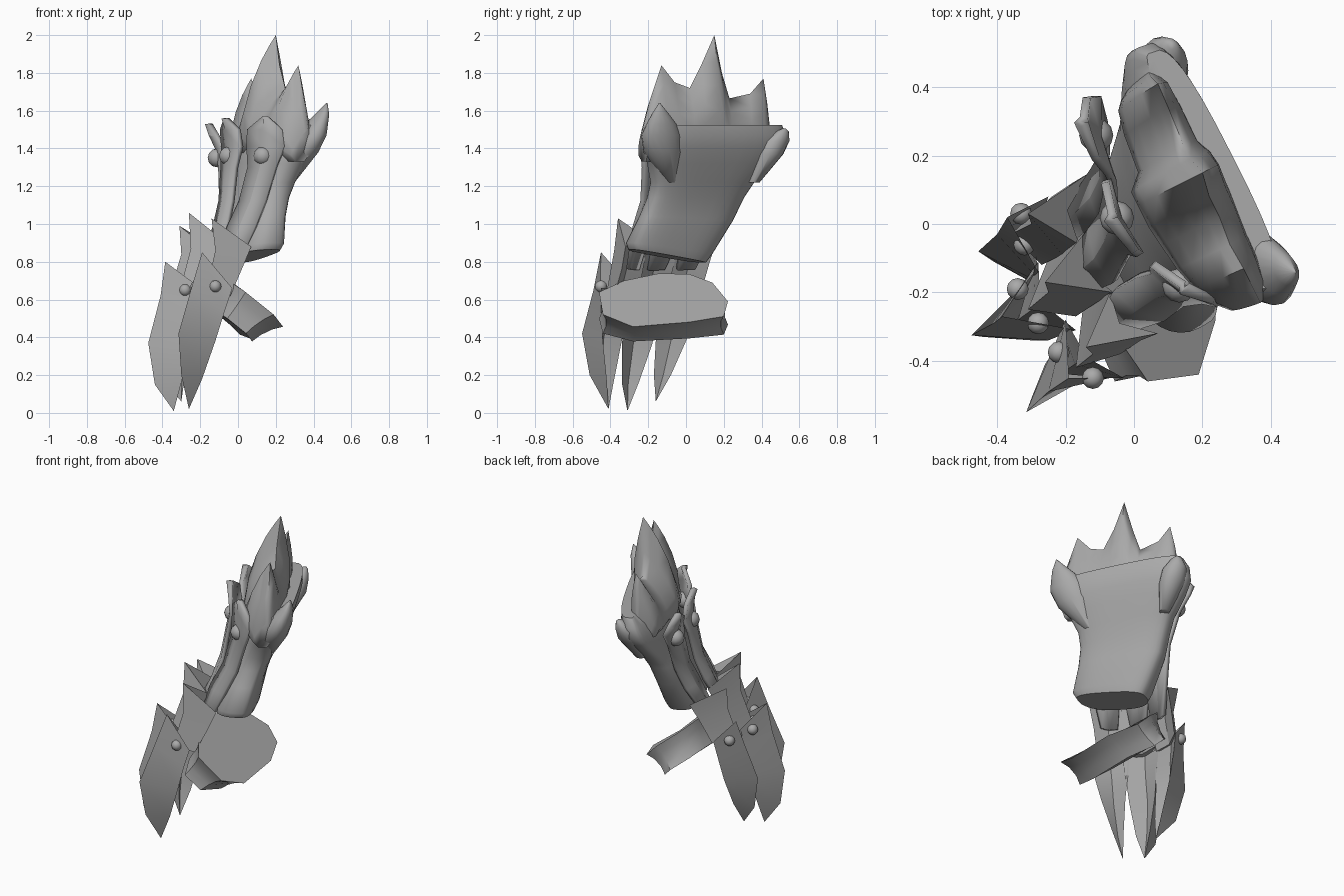
import bpy, bmesh, math
from mathutils import Vector as V

grey = bpy.data.materials.new("worn grey")
grey.diffuse_color = (0.4, 0.4, 0.4, 1)
U = V((-0.45, 0.89, 0))   # along the flat back of the cuff
N = V((0.89, 0.45, 0))    # out of the flat back


def make(name, rows, closed=False, caps=False, thick=0.0, angle=35):
    """Skin a grid of point rows."""
    bm = bmesh.new()
    g = [[bm.verts.new(p) for p in r] for r in rows]
    n = len(rows[0])
    for a, b in zip(g, g[1:]):
        for i in range(n if closed else n - 1):
            j = (i + 1) % n
            bm.faces.new((a[i], a[j], b[j], b[i]))
    if caps:
        bm.faces.new(g[0][::-1])
        bm.faces.new(g[-1])
    bmesh.ops.remove_doubles(bm, verts=bm.verts, dist=0.0005)
    bmesh.ops.recalc_face_normals(bm, faces=bm.faces)
    me = bpy.data.meshes.new(name)
    bm.to_mesh(me)
    bm.free()
    ob = bpy.data.objects.new(name, me)
    bpy.context.collection.objects.link(ob)
    me.materials.append(grey)
    if thick:
        m = ob.modifiers.new("thickness", 'SOLIDIFY')
        m.thickness = thick
        m.offset = 0
    bpy.ops.object.select_all(action='DESELECT')
    ob.select_set(True)
    bpy.context.view_layer.objects.active = ob
    bpy.ops.object.shade_smooth_by_angle(angle=math.radians(angle))
    return ob


def stud(name, pos, r):
    rows = []
    for i in range(7):
        t = math.pi * i / 6
        rows.append([V(pos) + r * V((math.sin(t) * math.cos(k * math.pi / 6),
                                     math.sin(t) * math.sin(k * math.pi / 6),
                                     math.cos(t))) for k in range(12)])
    make(name, rows, closed=True, angle=60)


def power(v, e):
    return math.copysign(abs(v) ** e, v)


# cuff body: D sections (centre x, y, z, half width, front depth, back depth)
sections = [(0.08, -0.10, 0.83, 0.215, 0.13, 0.09), (0.085, -0.09, 0.87, 0.24, 0.14, 0.10),
            (0.09, 0.0, 1.03, 0.265, 0.13, 0.09), (0.105, 0.05, 1.14, 0.275, 0.13, 0.09),
            (0.125, 0.085, 1.22, 0.295, 0.135, 0.095), (0.15, 0.125, 1.32, 0.36, 0.145, 0.10),
            (0.175, 0.145, 1.40, 0.405, 0.15, 0.105), (0.195, 0.15, 1.47, 0.41, 0.12, 0.105),
            (0.215, 0.155, 1.525, 0.385, 0.06, 0.085)]
rows = []
for x, y, z, a, bf, bb in sections:
    ring = []
    for k in range(32):
        t = math.tau * k / 32
        c, s = power(math.cos(t), 0.75), math.sin(t)
        taper = 1 - 0.5 * max(c, 0) * min(1, max(0, (z - 0.95) / 0.4))
        s = bb * power(s, 0.55) if s > 0 else bf * taper * power(s, 0.9)
        tilt = -0.035 * c * max(0, 1 - (z - 0.83) / 0.3)
        ring.append(V((x, y, z + tilt)) + U * a * c + N * s)
    rows.append(ring)
make("cuff_body", rows, closed=True, caps=True, angle=50)

# tall fur crest: three peaks, columns swept from front to back
peaks = [(0.37, -0.23, 1.50), (0.35, -0.19, 1.66), (0.32, -0.13, 1.84), (0.28, -0.06, 1.75),
         (0.25, 0.02, 1.72), (0.22, 0.08, 1.84), (0.20, 0.15, 2.0), (0.165, 0.19, 1.80),
         (0.145, 0.23, 1.665), (0.10, 0.34, 1.69), (0.07, 0.41, 1.77), (0.05, 0.43, 1.64),
         (0.04, 0.45, 1.46)]
rows = []
for i, (x, y, z) in enumerate(peaks):
    f = math.sin(math.pi * (i + 0.8) / (len(peaks) + 0.6)) ** 0.5
    if i > 7:
        f *= 0.8
    col = []
    for s in (0, 0.2, 0.4, 0.6, 0.8, 0.92, 1, 0.8, 0.6, 0.4, 0.2, 0):
        front = len(col) < 6
        foot = V((0.19 - (y - 0.12) * 0.46, y * 0.92, 1.33))
        bulge = (-0.195 * (1 - s ** 2.4) * min(1, 0.6 + 2 * s) if front
                 else 0.07 * math.sin(math.pi * s ** 0.8))
        col.append(foot.lerp(V((x, y, z)), s) + N * bulge * f)
    rows.append(col)
make("fur_crest", rows, closed=True, caps=True, angle=70)


# corner tufts: bent tapering horns
def tuft(name, path):
    rows = []
    for x, y, z, a, b in path:
        rows.append([V((x, y, z)) + U * a * math.cos(k * math.tau / 16)
                     + N * b * math.sin(k * math.tau / 16) for k in range(16)])
    make(name, rows, closed=True, caps=True, angle=60)


tuft("front_corner_tuft", [(0.27, -0.08, 1.22, 0.03, 0.03), (0.34, -0.12, 1.38, 0.11, 0.08),
                           (0.385, -0.13, 1.47, 0.115, 0.075), (0.415, -0.13, 1.53, 0.085, 0.055),
                           (0.445, -0.135, 1.58, 0.05, 0.035), (0.47, -0.14, 1.64, 0.004, 0.004)])
tuft("back_corner_tuft", [(0.07, 0.36, 1.22, 0.03, 0.03), (0.08, 0.44, 1.37, 0.075, 0.08),
                          (0.09, 0.475, 1.44, 0.075, 0.065), (0.105, 0.51, 1.49, 0.035, 0.03),
                          (0.11, 0.52, 1.505, 0.01, 0.01)])

# wrist plates: shallow strips (centre x, y, z, half width)
wrist = [
    ((0.85, -0.5), [(0.15, -0.18, 1.57, 0.01), (0.145, -0.17, 1.50, 0.105), (0.15, -0.175, 1.41, 0.115),
                    (0.13, -0.18, 1.30, 0.085), (0.08, -0.19, 1.12, 0.08), (0.02, -0.23, 0.98, 0.085),
                    (-0.05, -0.28, 0.76, 0.05)]),
    ((0.4, -0.92), [(-0.06, 0.02, 1.56, 0.01), (-0.04, 0.02, 1.50, 0.11), (-0.03, 0.02, 1.41, 0.12),
                    (-0.045, 0.0, 1.30, 0.09), (-0.06, -0.04, 1.12, 0.08), (-0.09, -0.09, 0.98, 0.085),
                    (-0.17, -0.16, 0.76, 0.05)]),
    ((0.15, -0.99), [(-0.145, 0.30, 1.53, 0.01), (-0.125, 0.28, 1.47, 0.09), (-0.09, 0.26, 1.40, 0.115),
                     (-0.075, 0.21, 1.30, 0.09), (-0.07, 0.14, 1.12, 0.08), (-0.10, 0.08, 0.98, 0.085),
                     (-0.18, 0.0, 0.76, 0.05)])]
for i, (w, path) in enumerate(wrist):
    side = V((*w, 0))
    out = V((w[1], -w[0], 0)) * 0.018
    make(f"wrist_plate_{i + 1}",
         [[V(p[:3]) - side * p[3], V(p[:3]) + out, V(p[:3]) + side * p[3]] for p in path],
         thick=0.025, angle=20)
    for j, (k, r) in enumerate(((2, 0.05), (4, 0.027))):
        p = V(path[k][:3]) + out * 0.3
        p.z -= 0.05 if j == 0 else 0.02
        p.x -= 0.015 if j == 0 else 0
        stud(f"wrist_stud_{i + 1}_{j + 1}", p, r)

# knuckle plates: rows of (left edge, ridge, right edge)
knuckles = [
    [((-0.07, -0.20, 0.92), (-0.14, -0.36, 1.03), (0.07, -0.32, 0.88)),
     ((-0.10, -0.22, 0.80), (-0.12, -0.38, 0.86), (0.02, -0.34, 0.76)),
     ((-0.15, -0.25, 0.64), (-0.17, -0.42, 0.64), (-0.04, -0.38, 0.62))],
    [((-0.14, -0.02, 0.92), (-0.26, -0.17, 1.06), (-0.06, -0.20, 0.90)),
     ((-0.19, -0.06, 0.80), (-0.25, -0.20, 0.87), (-0.11, -0.23, 0.78)),
     ((-0.25, -0.10, 0.64), (-0.31, -0.25, 0.64), (-0.17, -0.27, 0.62))],
    [((-0.13, 0.15, 0.88), (-0.31, 0.03, 0.99), (-0.16, -0.06, 0.87)),
     ((-0.18, 0.12, 0.78), (-0.30, 0.0, 0.84), (-0.21, -0.09, 0.76)),
     ((-0.24, 0.08, 0.64), (-0.36, -0.03, 0.64), (-0.27, -0.12, 0.62))]]


def hollow(rows, k):
    """Close each V row with a shallow recessed inner point."""
    res = []
    for a, r, b in rows:
        mid = (V(a) + V(b)) / 2
        d = V(r) - mid
        res.append([V(a), V(r), V(b), mid + V((d.x, d.y, 0)) * k])
    return res


for i, rows in enumerate(knuckles):
    make(f"knuckle_plate_{i + 1}", hollow(rows, 0.3), closed=True, caps=True, angle=20)

# claw blades: hooked, folded along the ridge, ending in a point
claws = [
    [((-0.20, -0.28, 0.66), (-0.19, -0.45, 0.85), (-0.03, -0.45, 0.66)),
     ((-0.21, -0.30, 0.55), (-0.25, -0.49, 0.65), (-0.07, -0.45, 0.54)),
     ((-0.22, -0.34, 0.38), (-0.315, -0.55, 0.42), (-0.12, -0.44, 0.38)),
     ((-0.24, -0.38, 0.18), (-0.30, -0.51, 0.20), (-0.19, -0.42, 0.18))],
    [((-0.28, -0.11, 0.64), (-0.385, -0.27, 0.80), (-0.17, -0.31, 0.64)),
     ((-0.29, -0.14, 0.53), (-0.41, -0.29, 0.62), (-0.20, -0.32, 0.53)),
     ((-0.31, -0.18, 0.36), (-0.475, -0.325, 0.37), (-0.25, -0.34, 0.36)),
     ((-0.33, -0.25, 0.16), (-0.44, -0.33, 0.15), (-0.30, -0.34, 0.16))],
    [((-0.25, 0.08, 0.65), (-0.37, 0.02, 0.79), (-0.28, -0.14, 0.64)),
     ((-0.26, 0.05, 0.54), (-0.40, -0.03, 0.62), (-0.29, -0.15, 0.53)),
     ((-0.27, 0.0, 0.38), (-0.455, -0.08, 0.41), (-0.30, -0.16, 0.38)),
     ((-0.28, -0.08, 0.20), (-0.41, -0.11, 0.20), (-0.30, -0.17, 0.20))]]
tips = [(-0.26, -0.41, 0.02), (-0.34, -0.31, 0.01), (-0.30, -0.16, 0.06)]
studs = [((-0.12, -0.45, 0.67), (-0.22, -0.375, 0.67)), ((-0.28, -0.29, 0.65), (-0.34, -0.19, 0.65)),
         ((-0.32, -0.06, 0.66), (-0.33, 0.03, 0.66))]
for i, rows in enumerate(claws):
    make(f"claw_blade_{i + 1}", hollow(rows + [(tips[i],) * 3], 0.3), closed=True, angle=20)
    for j, p in enumerate(studs[i]):
        stud(f"claw_stud_{i + 1}_{j + 1}", p, 0.032)

# palm guard: tilted faceted slab, waisted and narrower underneath
face = [(-0.10, -0.14, 0.74), (-0.10, 0.02, 0.735), (-0.06, 0.14, 0.69), (0.06, 0.222, 0.59),
        (0.14, 0.20, 0.51), (0.22, 0.02, 0.48), (0.24, -0.28, 0.455), (0.19, -0.44, 0.52),
        (0.04, -0.46, 0.64), (-0.05, -0.33, 0.70)]
slope, up = V((0.78, 0, -0.62)), V((0.62, 0, 0.78))
mid = sum((V(p) for p in face), V()) / len(face)
rows = []
for d, ks, ky in ((0, 1, 1), (-0.05, 0.84, 0.95), (-0.11, 0.72, 0.95), (-0.165, 0.66, 1.0)):
    ring = []
    for p in face:
        q = V(p) - mid
        ring.append(mid + slope * q.dot(slope) * ks + V((0, q.y * ky, 0)) + up * (d + q.dot(up) * ks))
    rows.append(ring)
make("palm_guard", rows, closed=True, caps=True, angle=50)
